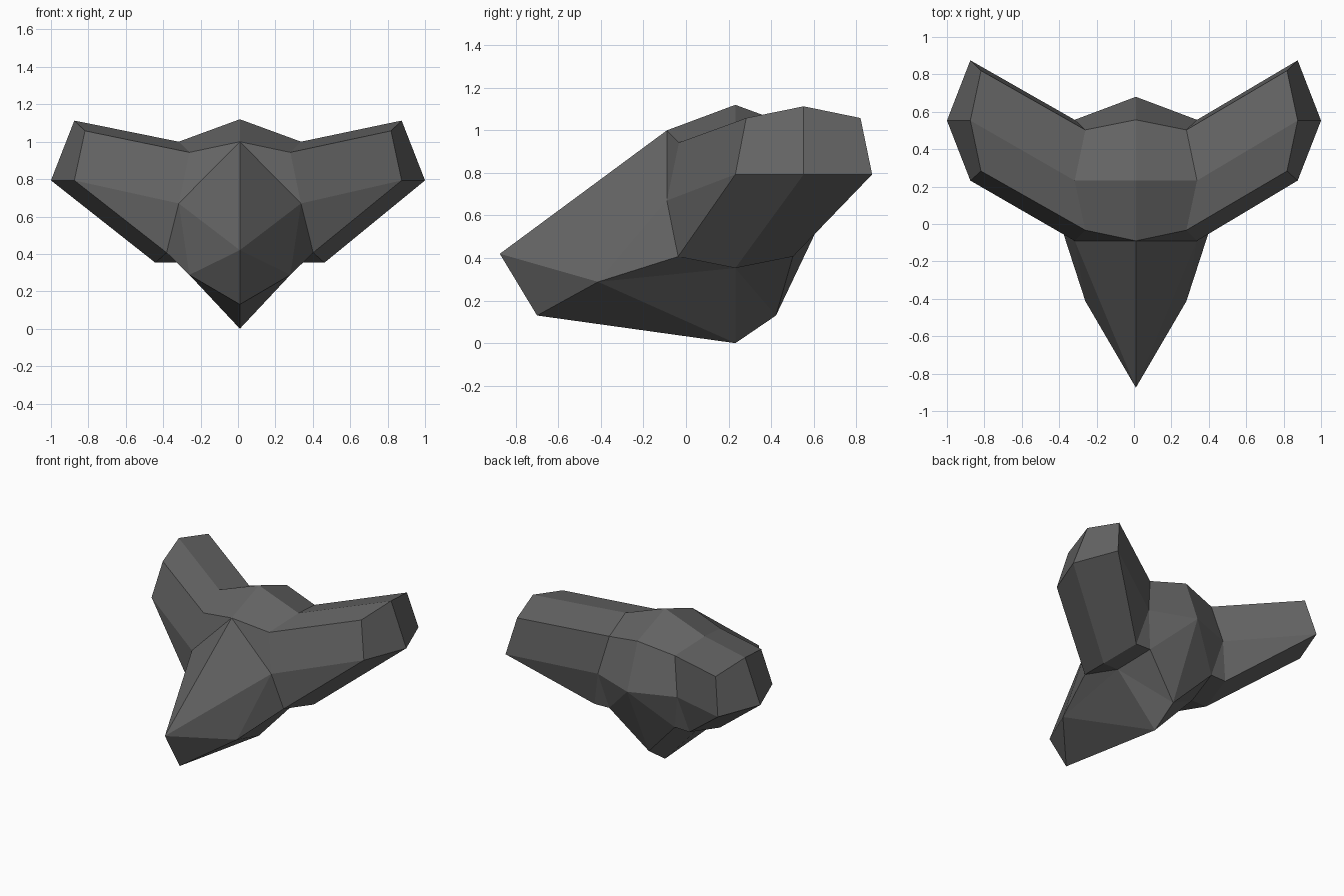
import bpy, bmesh

if "Cube" in bpy.data.objects:
    bpy.data.objects.remove(bpy.data.objects["Cube"])

CX = 0.01  # centre line of the body

# Points on the centre line (y, z)
centre = {
    "crown": (0.232, 1.12), "brow": (-0.09, 1.0), "nose": (-0.875, 0.42),
    "chin": (-0.70, 0.13), "keel": (0.232, 0.0), "heel": (0.423, 0.13),
    "back": (0.68, 0.67), "nape": (0.557, 1.0),
}
# Points of one side of the body (distance from the centre line, y, z)
body = {
    "top": (0.327, 0.232, 1.0), "front_top": (0.27, -0.033, 0.943),
    "back_top": (0.27, 0.503, 0.943), "front_mid": (0.327, -0.09, 0.67),
    "back_mid": (0.327, 0.557, 0.67), "cheek": (0.27, -0.413, 0.288),
    "low": (0.327, 0.232, 0.353), "back_low": (0.27, 0.503, 0.41),
    "pit_front": (0.392, -0.037, 0.407), "pit": (0.452, 0.232, 0.353),
    "pit_back": (0.392, 0.503, 0.407),
}
# End ring of one arm
arm_end = {
    "e_top": (0.865, 0.553, 1.113), "e_front_top": (0.808, 0.283, 1.058),
    "e_back_top": (0.808, 0.82, 1.058), "e_front": (0.865, 0.232, 0.793),
    "e_back": (0.865, 0.875, 0.793), "e_tip": (0.99, 0.553, 0.793),
}
body_faces = [
    # top
    "crown brow front_top top", "crown top back_top nape",
    # front and nose
    "brow front_mid front_top", "brow nose front_mid", "nose cheek front_mid",
    "nose chin cheek", "front_mid cheek pit_front",
    # underside
    "cheek chin keel", "cheek keel low", "cheek low pit_front",
    "low keel heel", "low heel back_low",
    "pit_front low pit", "low back_low pit_back pit",
    # back
    "nape back_top back_mid back", "back back_mid back_low",
    "back back_low heel", "back_mid pit_back back_low",
]
arm_faces = [
    "top front_top e_front_top e_top", "top e_top e_back_top back_top",
    "front_top front_mid e_front e_front_top", "front_mid pit_front e_front",
    "back_top e_back_top e_back back_mid", "back_mid e_back pit_back",
    "pit_front pit e_tip e_front", "pit pit_back e_back e_tip",
    "e_top e_front_top e_front e_tip", "e_top e_tip e_back e_back_top",
]

bm = bmesh.new()
mid = {n: bm.verts.new((CX, y, z)) for n, (y, z) in centre.items()}


def add_side(sign, extra):
    """Build one half of the body with its arm."""
    pts = dict(mid)
    for n, (x, y, z) in body.items():
        pts[n] = bm.verts.new((CX + sign * x, y, z))
    for n, (x, y, z) in arm_end.items():
        pts[n] = bm.verts.new((CX + sign * (x + extra), y, z))
    for f in body_faces + arm_faces:
        bm.faces.new([pts[n] for n in f.split()])


add_side(1, 0.0)
add_side(-1, 0.02)
bmesh.ops.recalc_face_normals(bm, faces=bm.faces)

mesh = bpy.data.meshes.new("three_armed_body")
bm.to_mesh(mesh)
bm.free()
mat = bpy.data.materials.new("dark grey")
mat.diffuse_color = (0.13, 0.13, 0.13, 1)
mat.use_nodes = True
mat.node_tree.nodes["Principled BSDF"].inputs["Base Color"].default_value = mat.diffuse_color
mesh.materials.append(mat)
obj = bpy.data.objects.new("three_armed_body", mesh)
bpy.context.collection.objects.link(obj)
